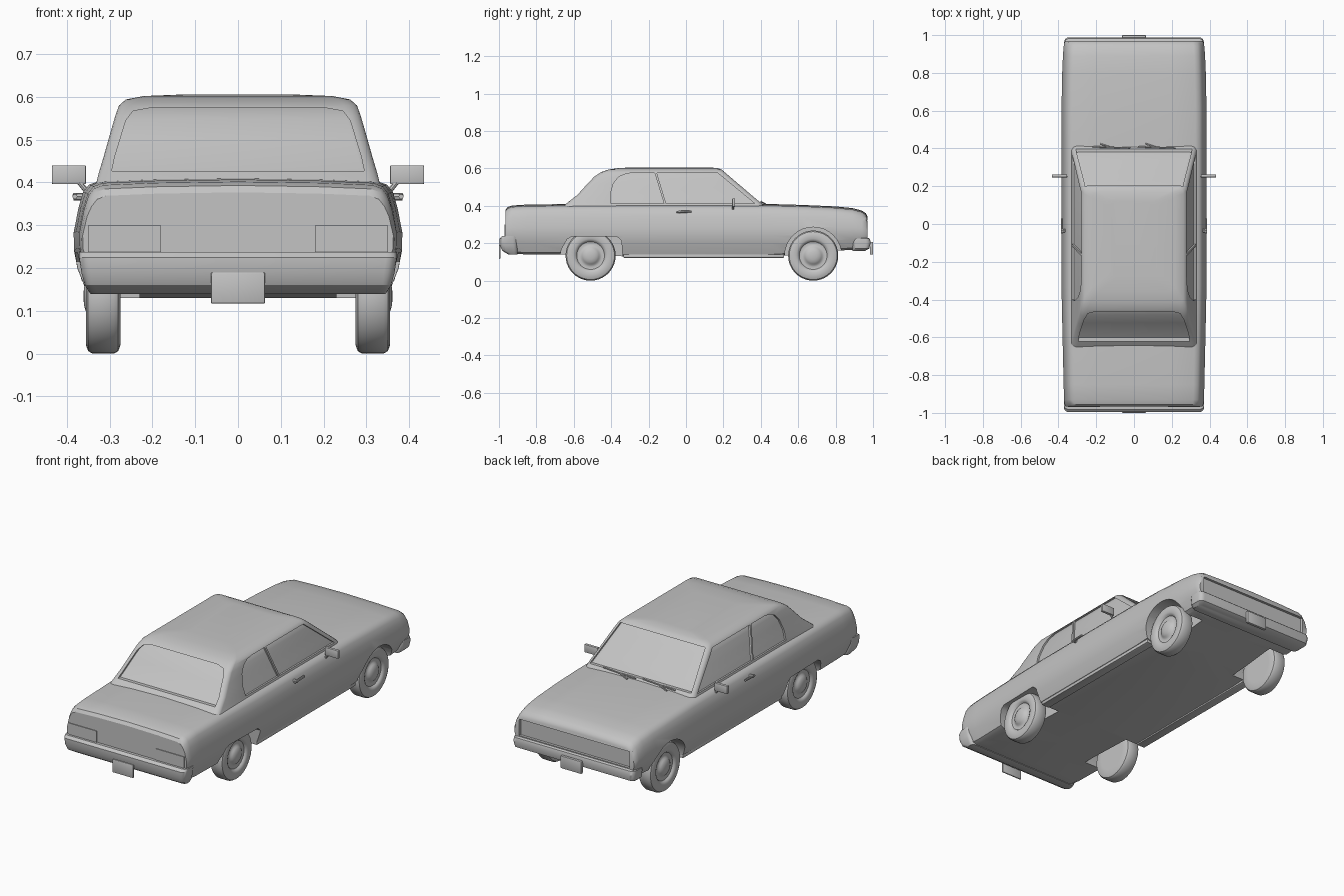
import bpy, bmesh, math
from mathutils import Vector

if "Cube" in bpy.data.objects:
    bpy.data.objects.remove(bpy.data.objects["Cube"], do_unlink=True)

grey = bpy.data.materials.new("plain_grey")
grey.use_nodes = True
COLOR = (0.55, 0.55, 0.55, 1)
grey.diffuse_color = COLOR
grey.node_tree.nodes["Principled BSDF"].inputs["Base Color"].default_value = COLOR
parts = []


def finish(name, bm):
    bmesh.ops.recalc_face_normals(bm, faces=bm.faces)
    mesh = bpy.data.meshes.new(name)
    bm.to_mesh(mesh)
    bm.free()
    mesh.materials.append(grey)
    ob = bpy.data.objects.new(name, mesh)
    bpy.context.collection.objects.link(ob)
    parts.append(ob)
    return ob


def loft(name, rings, cap=True, closed=False):
    """Skin a list of equal-length point rings."""
    bm = bmesh.new()
    rows = [[bm.verts.new(p) for p in ring] for ring in rings]
    pairs = list(zip(rows, rows[1:])) + ([(rows[-1], rows[0])] if closed else [])
    for a, b in pairs:
        for i in range(len(a)):
            j = (i + 1) % len(a)
            bm.faces.new((a[i], a[j], b[j], b[i]))
    if cap:
        bm.faces.new(rows[0])
        bm.faces.new(rows[-1])
    return finish(name, bm)


def prism(name, pts, axis, lo, hi):
    place = (lambda d, p: (d, p[0], p[1])) if axis == "x" else (lambda d, p: (p[0], d, p[1]))
    return loft(name, [[place(d, p) for p in pts] for d in (lo, hi)])


def box(name, x, y, z, bevel=0.0):
    bm = bmesh.new()
    bmesh.ops.create_cube(bm, size=1)
    for v in bm.verts:
        v.co = [(a + b) / 2 + c * (b - a) for (a, b), c in zip((x, y, z), v.co)]
    if bevel:
        bmesh.ops.bevel(bm, geom=bm.edges[:], offset=bevel, segments=2, affect="EDGES", profile=0.5)
    return finish(name, bm)


def bar(name, a, b, r):
    a, b = Vector(a), Vector(b)
    rot = (b - a).to_track_quat("Z", "Y")
    circle = [Vector((r * math.cos(t * math.pi / 4), r * math.sin(t * math.pi / 4), 0)) for t in range(8)]
    return loft(name, [[rot @ c + end for c in circle] for end in (a, b)])


def plan(z, y0, y1, hw, r):
    """Rounded rectangle seen from above."""
    ring = []
    for k, (sx, yc) in enumerate([(1, y1 - r), (-1, y1 - r), (-1, y0 + r), (1, y0 + r)]):
        for s in range(5):
            t = (k + s / 4) * math.pi / 2
            ring.append((sx * (hw - r) + r * math.cos(t), yc + r * math.sin(t), z))
    return ring


def cut(ob, cutters):
    for c in cutters:
        mod = ob.modifiers.new("cut", "BOOLEAN")
        mod.operation, mod.solver, mod.object = "DIFFERENCE", "EXACT", c
    bpy.context.view_layer.update()
    mesh = bpy.data.meshes.new_from_object(ob.evaluated_get(bpy.context.evaluated_depsgraph_get()))
    ob.modifiers.clear()
    ob.data = mesh
    for c in cutters:
        parts.remove(c)
        bpy.data.objects.remove(c, do_unlink=True)


# Lower body: half section as (width, height fraction, height offset)
SECTION = [(0.33, 0, 0), (0.352, 0, .01), (0.375, .25, 0), (0.383, .4, 0), (0.384, .55, 0),
           (0.373, .76, 0), (0.362, 1, -.028), (0.348, 1, -.011), (0.325, 1, -.003), (0.2, 1, .002)]


def body_ring(y, width, bottom, top):
    half = [(x * width, y, bottom + f * (top - bottom) + dz) for x, f, dz in SECTION]
    left = [(-x, yy, z) for x, yy, z in reversed(half)]
    return half + [(0, y, top + .005)] + left + [(0, y, bottom)]


STATIONS = [(-.966, .945, .16, .372), (-.955, .955, .15, .388), (-.93, .965, .145, .397),
            (-.85, .97, .14, .402), (-.6, .985, .14, .405), (-.33, 1, .13, .406),
            (.1, 1, .13, .406), (.45, 1, .13, .405), (.62, 1, .14, .4), (.8, .99, .16, .392),
            (.89, .98, .165, .383), (.94, .97, .17, .37), (.962, .96, .175, .355), (.97, .945, .18, .338)]
body = loft("body_shell", [body_ring(*s) for s in STATIONS])

# Wheel openings and recessed front panel
WHEEL_R, REAR_Y, FRONT_Y = .134, -.51, .68
rear_arch = [(-.69, .05), (-.665, .17), (-.635, .222), (-.61, .236), (-.37, .236),
             (-.345, .215), (-.335, .05)]
front_arch = [(FRONT_Y + .152 * math.cos(i * math.pi / 16), .134 + .152 * math.sin(i * math.pi / 16))
              for i in range(17)] + [(FRONT_Y - .16, .05), (FRONT_Y + .16, .05)]
cutters = []
for s in (-1, 1):
    for arch in (rear_arch, front_arch):
        cutters.append(prism("arch_cutter", arch, "x", s * .23, s * .5))
cutters.append(box("panel_cutter", (-.335, .335), (.956, 1.1), (.235, .325)))
cut(body, cutters)

# Cabin: stacked outlines as (height, rear, front, half width, corner radius)
LEVELS = [(.395, -.66, .42, .332, .03), (.42, -.63, .398, .326, .03), (.46, -.58, .35, .314, .03),
          (.51, -.535, .291, .3, .03), (.555, -.492, .238, .287, .03), (.58, -.455, .209, .278, .03),
          (.594, -.415, .19, .262, .03), (.602, -.36, .17, .22, .03), (.606, -.28, .12, .12, .03)]
roof = loft("roof_and_pillars", [plan(*l) for l in LEVELS])
loft("window_glass", [plan(z - .006, a + .012, b - .01, w - .008, r - .006) for z, a, b, w, r in LEVELS])
quarter = [(-.4, .412), (-.405, .46), (-.388, .52), (-.36, .555), (-.32, .572), (-.28, .577),
           (-.168, .577), (-.118, .412)]
door = [(-.106, .412), (-.156, .577), (.168, .577), (.368, .412)]
windscreen = [(-.308, .42), (.308, .42), (.258, .584), (-.258, .584)]
back = [(-.295, .427), (.295, .427), (.288, .46), (.262, .545), (.245, .567), (.2, .575),
        (-.2, .575), (-.245, .567), (-.262, .545), (-.288, .46)]
cut(roof, [prism("quarter_cutter", quarter, "x", -.6, .6), prism("door_cutter", door, "x", -.6, .6),
           prism("front_cutter", windscreen, "y", .1, .7), prism("back_cutter", back, "y", -.9, -.2)])

# Bumpers and plates
loft("rear_bumper", [plan(.14, -.95, -.9, .345, .02), plan(.16, -.982, -.9, .358, .02),
                     plan(.19, -.996, -.9, .366, .025), plan(.225, -.996, -.9, .371, .025),
                     plan(.238, -.982, -.9, .371, .025)])
loft("front_bumper", [plan(.158, .89, .955, .35, .02), plan(.172, .89, .98, .366, .025),
                      plan(.205, .89, .988, .37, .025), plan(.225, .89, .982, .368, .025),
                      plan(.23, .89, .97, .362, .02)])
box("rear_plate", (-.063, .063), (-1, -.992), (.117, .19), .003)
box("front_plate", (-.063, .063), (.984, 1), (.14, .208), .003)

# Mirrored details
for s, side in ((1, "left"), (-1, "right")):
    box(side + "_tail_light", sorted((s * .18, s * .35)), (-.97, -.962), (.238, .3))
    box(side + "_sill", sorted((s * .3, s * .35)), (-.335, .525), (.122, .142), .004)
    box(side + "_mirror", sorted((s * .355, s * .435)), (.247, .263), (.396, .44), .003)
    bar(side + "_mirror_stalk", (s * .35, .25, .375), (s * .372, .253, .402), .006)
    bar(side + "_door_handle", (s * .381, -.05, .367), (s * .381, .03, .37), .006)
    bar(side + "_handle_button", (s * .35, -.035, .367), (s * .384, -.035, .367), .009)
    bar(side + "_wiper", (s * .12 + .1, .402, .424), (s * .12 - .1, .409, .417), .004)
    bar(side + "_wiper_arm", (s * .12, .405, .42), (s * .12 - .06, .425, .41), .004)

# Wheels: lathe profile as (outward position, radius)
PROFILE = [(.275, .02), (.275, .085), (.275, .115), (.28, .128), (.29, .134), (.34, .134),
           (.35, .128), (.355, .115), (.355, .09), (.35, .08), (.342, .074), (.34, .06),
           (.344, .05), (.35, .044), (.356, .034), (.36, .02), (.361, .004)]
for s, side in ((1, "left"), (-1, "right")):
    for y, end in ((REAR_Y, "rear"), (FRONT_Y, "front")):
        loft(f"{side}_{end}_wheel",
             [[(s * x, y + r * math.cos(i * math.pi / 20), WHEEL_R + r * math.sin(i * math.pi / 20))
               for i in range(40)] for x, r in PROFILE])

# Smooth shading with crisp edges
bpy.ops.object.select_all(action="DESELECT")
for ob in parts:
    ob.select_set(True)
bpy.context.view_layer.objects.active = body
bpy.ops.object.shade_smooth_by_angle(angle=math.radians(32))
